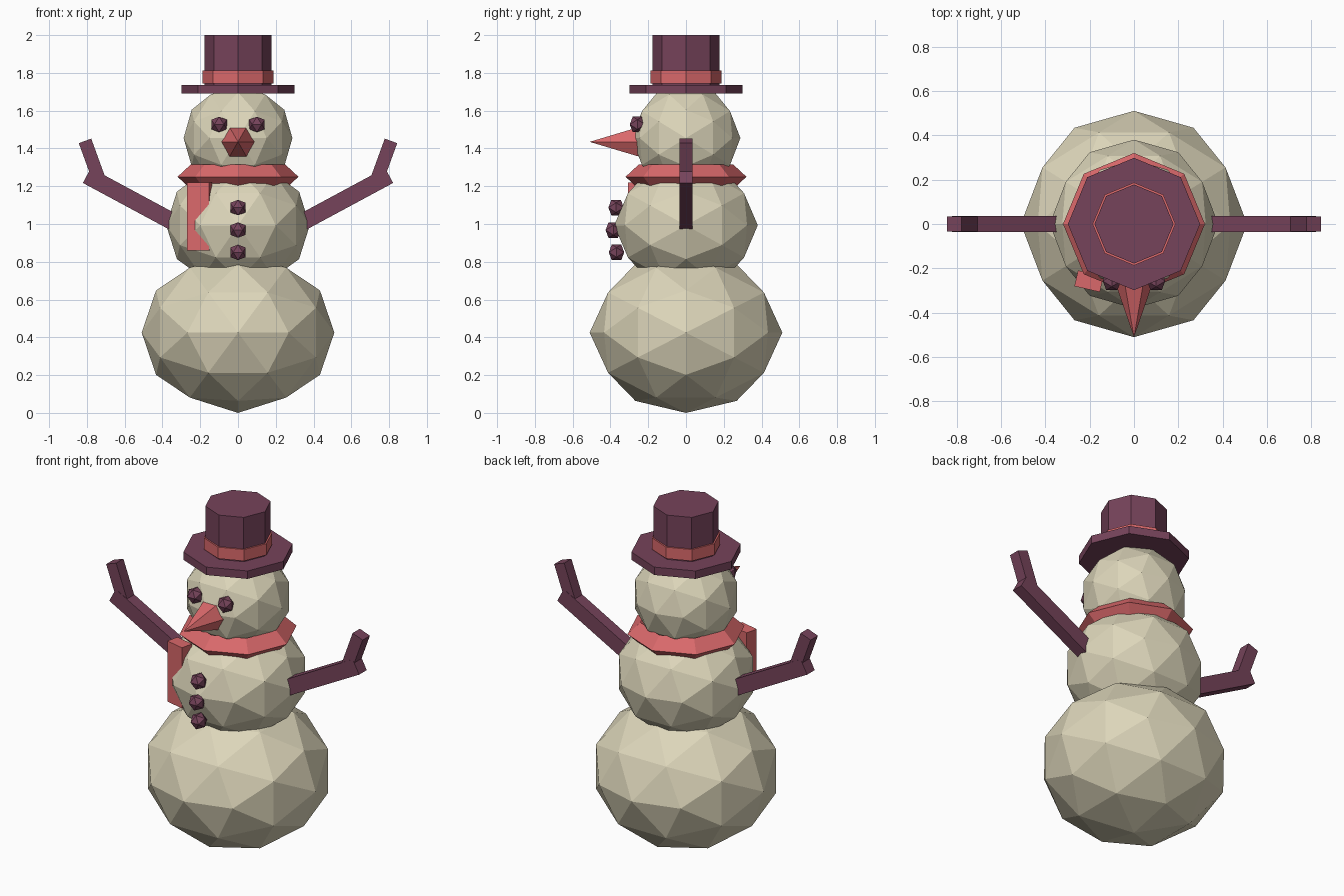
import bpy
import bmesh
from math import pi, radians, sqrt
from itertools import product
from mathutils import Vector

default_cube = bpy.data.objects.get("Cube")
if default_cube:
    bpy.data.objects.remove(default_cube, do_unlink=True)


def material(name, rgb):
    mat = bpy.data.materials.new(name)
    mat.use_nodes = True
    mat.diffuse_color = (*rgb, 1)
    mat.node_tree.nodes["Principled BSDF"].inputs["Base Color"].default_value = (*rgb, 1)
    return mat


SNOW = material("cream snow", (0.72, 0.67, 0.49))
PLUM = material("dark plum", (0.18, 0.056, 0.103))
CORAL = material("coral red", (0.70, 0.14, 0.147))


def finish(name, mat):
    obj = bpy.context.object
    obj.name = obj.data.name = name
    obj.data.materials.append(mat)
    return obj


def faceted_ball(name, center, size, mat, fine=True):
    """Icosahedron with edges along the axes, split once when fine."""
    golden = (1 + sqrt(5)) / 2
    seeds = [Vector((0, 1, golden))]
    if fine:
        seeds += [Vector((0, 0, 1)), Vector((1 / golden, golden, 1))]
    points = set()
    for seed in seeds:
        seed.normalize()
        for turn, signs in product(range(3), product((-1, 1), repeat=3)):
            points.add(tuple(round(signs[i] * seed[(i + turn) % 3], 5) + 0.0
                             for i in range(3)))
    bm = bmesh.new()
    for p in sorted(points):
        bm.verts.new([p[i] * size[i] for i in range(3)])
    bmesh.ops.convex_hull(bm, input=bm.verts[:])
    bmesh.ops.recalc_face_normals(bm, faces=bm.faces[:])
    mesh = bpy.data.meshes.new(name)
    bm.to_mesh(mesh)
    bm.free()
    mesh.materials.append(mat)
    obj = bpy.data.objects.new(name, mesh)
    obj.location = center
    bpy.context.collection.objects.link(obj)
    return obj


def octagon_drum(name, radius, bottom, top, mat):
    bpy.ops.mesh.primitive_cylinder_add(vertices=8, radius=radius, depth=top - bottom,
                                        location=(0, 0, (top + bottom) / 2))
    return finish(name, mat)


def bar(name, start, end, thick, width, mat):
    """Square bar between two (x, z) points in the y = 0 plane."""
    a, b = Vector((start[0], 0, start[1])), Vector((end[0], 0, end[1]))
    bpy.ops.mesh.primitive_cube_add(size=1, location=(a + b) / 2)
    obj = finish(name, mat)
    obj.scale = (thick, width, (b - a).length)
    obj.rotation_euler = (b - a).to_track_quat('Z', 'Y').to_euler()
    return obj


# Snow body
faceted_ball("lower_body", (0, 0, 0.425), (0.51, 0.51, 0.425), SNOW)
faceted_ball("middle_body", (0, 0, 0.993), (0.38, 0.38, 0.34), SNOW)
faceted_ball("head", (0, 0, 1.455), (0.288, 0.288, 0.285), SNOW)

# Hat
octagon_drum("hat_brim", 0.298, 1.69, 1.737, PLUM)
octagon_drum("hat_crown", 0.178, 1.72, 2.0, PLUM)
octagon_drum("hat_band", 0.187, 1.745, 1.813, CORAL)

# Scarf ring and hanging tail
bpy.ops.mesh.primitive_torus_add(major_segments=8, minor_segments=4, major_radius=0.25,
                                 minor_radius=0.07, location=(0, 0, 1.25))
finish("scarf_ring", CORAL).scale.z = 0.93
bpy.ops.mesh.primitive_cube_add(size=1, location=(-0.203, -0.258, 1.04))
tail = finish("scarf_tail", CORAL)
tail.scale = (0.118, 0.073, 0.36)
tail.rotation_euler.z = radians(-13)

# Nose
bpy.ops.mesh.primitive_cone_add(vertices=6, radius1=0.09, depth=0.26,
                                location=(0, -0.38, 1.435), rotation=(pi / 2, pi / 6, 0))
finish("nose", CORAL)

# Buttons
for i, (y, z) in enumerate(((-0.37, 1.087), (-0.385, 0.968), (-0.368, 0.85))):
    faceted_ball(f"button_{i + 1}", (0, y, z), (0.048,) * 3, PLUM, fine=False)

# Eyes and arms on both sides
for side, s in (("left", 1), ("right", -1)):
    faceted_ball(f"{side}_eye", (0.1 * s, -0.257, 1.527), (0.048,) * 3, PLUM, fine=False)
    bar(f"{side}_arm", (0.345 * s, 1.012), (0.80 * s, 1.257), 0.071, 0.09, PLUM)
    bar(f"{side}_hand", (0.73 * s, 1.22), (0.81 * s, 1.44), 0.068, 0.07, PLUM)
